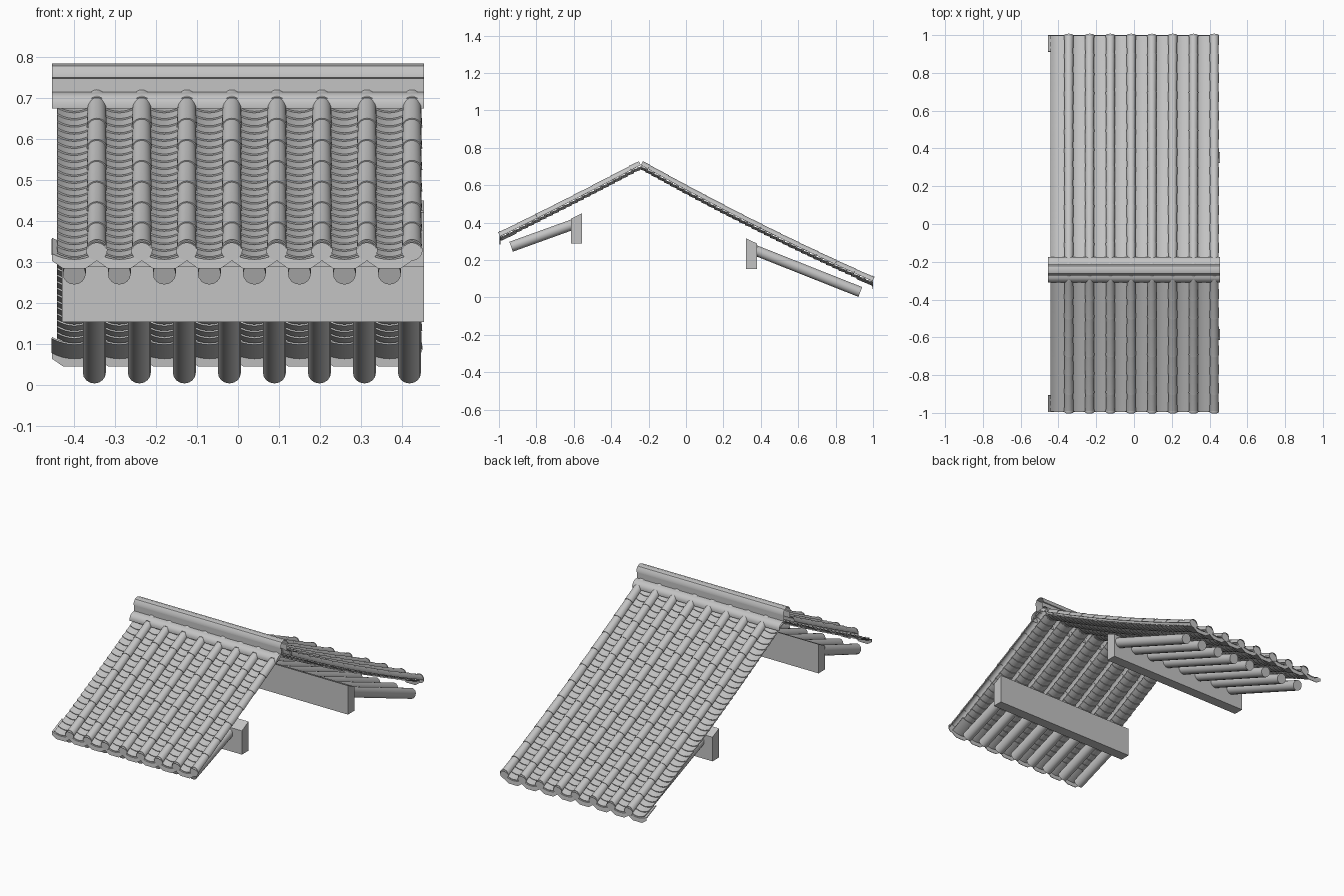
import bpy, bmesh, math
from mathutils import Vector

cube = bpy.data.objects.get("Cube")
if cube:
    bpy.data.objects.remove(cube, do_unlink=True)

clay = bpy.data.materials.new("grey clay")
clay.use_nodes = True
GREY = (0.55, 0.55, 0.55, 1)
clay.diffuse_color = GREY
clay.node_tree.nodes["Principled BSDF"].inputs["Base Color"].default_value = GREY

RIDGE_Y, RIDGE_Z = -0.2415, 0.708
STEP, COLUMNS = 0.11, 8
TUBE_X, TROUGH_X = -0.345, -0.4
# eave position, eave height and sag of each slope
SLOPES = {"front": (-0.993, 0.326, 0.004), "back": (0.997, 0.087, 0.018)}


def centre(slope, d):
    """Point on a slope, d measured horizontally from the eave to the ridge."""
    eave_y, eave_z, sag = SLOPES[slope]
    run = abs(eave_y - RIDGE_Y)
    t = d / run
    z = eave_z + (RIDGE_Z - eave_z) * t - 4 * sag * t * (1 - t)
    return Vector((0, eave_y + (RIDGE_Y - eave_y) * t, z))


def run_length(slope):
    return abs(SLOPES[slope][0] - RIDGE_Y)


def loft(bm, rings):
    """Skin a sheet across rows of points."""
    rows = [[bm.verts.new(p) for p in ring] for ring in rings]
    for a, b in zip(rows, rows[1:]):
        for i in range(len(a) - 1):
            bm.faces.new((a[i], a[i + 1], b[i + 1], b[i]))


def prism(bm, points, offset):
    """Closed solid from an outline pushed along offset."""
    a = [bm.verts.new(p) for p in points]
    b = [bm.verts.new(Vector(p) + Vector(offset)) for p in points]
    bm.faces.new(a)
    bm.faces.new(b[::-1])
    for i in range(len(a)):
        j = (i + 1) % len(a)
        bm.faces.new((a[j], a[i], b[i], b[j]))


def finish(name, bm, thickness=0.0, angle=40):
    bmesh.ops.recalc_face_normals(bm, faces=bm.faces)
    if thickness:
        bmesh.ops.solidify(bm, geom=bm.faces[:], thickness=thickness)
        bmesh.ops.recalc_face_normals(bm, faces=bm.faces)
    mesh = bpy.data.meshes.new(name)
    bm.to_mesh(mesh)
    bm.free()
    mesh.materials.append(clay)
    ob = bpy.data.objects.new(name, mesh)
    bpy.context.collection.objects.link(ob)
    bpy.ops.object.select_all(action="DESELECT")
    ob.select_set(True)
    bpy.context.view_layer.objects.active = ob
    bpy.ops.object.shade_smooth_by_angle(angle=math.radians(angle))


def half_ring(c, x, normal, r, sides=10):
    angles = [math.pi * i / sides for i in range(sides + 1)]
    return [c + Vector((x + r * math.cos(a), 0, 0)) + normal * r * math.sin(a)
            for a in angles]


def trough_ring(c, x, half, lift, depth=0.012, sides=8):
    us = [2 * i / sides - 1 for i in range(sides + 1)]
    return [c + Vector((x + half * u, 0, lift - 0.004 - depth * (1 - u * u)))
            for u in us]


def columns(first):
    return [first + STEP * i for i in range(COLUMNS)]


def cover_tiles(slope):
    # half-round tiles, each flaring over the one below, with end discs
    bm = bmesh.new()
    run, pitch = run_length(slope), 0.1
    for x in columns(TUBE_X):
        for k in range(math.ceil(run / pitch)):
            low = centre(slope, k * pitch)
            high = centre(slope, min((k + 1) * pitch + 0.006, run))
            along = (high - low).normalized()
            normal = Vector((1, 0, 0)).cross(along)
            normal *= 1 if normal.z > 0 else -1
            loft(bm, [half_ring(low, x, normal, 0.0255),
                      half_ring(low + along * 0.012, x, normal, 0.0245),
                      half_ring(high, x, normal, 0.0225)])
    finish(slope + "_cover_tiles", bm, 0.003)

    bm = bmesh.new()
    c = centre(slope, 0)
    out = -1 if slope == "front" else 1
    for x in columns(TUBE_X):
        disc = [(x + 0.026 * math.cos(a), c.y, c.z + 0.003 + 0.026 * math.sin(a))
                for a in (math.tau * i / 20 for i in range(20))]
        prism(bm, disc, (0, out * 0.003, 0))
    finish(slope + "_end_discs", bm)


def trough_tiles(slope):
    # shallow overlapping tiles between the covers
    bm = bmesh.new()
    run, pitch = run_length(slope), 0.1 / 3
    for x in columns(TROUGH_X):
        for k in range(math.ceil(run / pitch)):
            low = centre(slope, k * pitch)
            high = centre(slope, min((k + 1.4) * pitch, run))
            loft(bm, [trough_ring(low, x, 0.041, 0.003),
                      trough_ring(high, x, 0.041, -0.005)])
    finish(slope + "_trough_tiles", bm, 0.004)


def drip_tiles(slope):
    # wider eave tiles with a hanging lip
    bm = bmesh.new()
    low, high = centre(slope, 0.002), centre(slope, 0.085)
    for x in columns(TROUGH_X):
        loft(bm, [trough_ring(low, x, 0.054, -0.003, 0.014),
                  trough_ring(high, x, 0.054, -0.005, 0.014)])
    finish(slope + "_drip_tiles", bm, 0.004)

    bm = bmesh.new()
    out = -1 if slope == "front" else 1
    for x in columns(TROUGH_X):
        lip = trough_ring(low, x, 0.054, -0.003, 0.014)
        for dx, dz in ((0.054, -0.025), (0.028, -0.043), (-0.028, -0.043), (-0.054, -0.025)):
            lip.append(low + Vector((x + dx, out * 0.002, dz)))
        prism(bm, lip, (0, out * 0.003, 0))
    finish(slope + "_drip_lips", bm)


def rafters(name, first, low, high, radius=0.028, sides=16):
    bm = bmesh.new()
    low, high = Vector(low), Vector(high)
    along = high - low
    normal = Vector((1, 0, 0)).cross(along.normalized())
    for x in columns(first):
        ring = [low + Vector((x + radius * math.cos(a), 0, 0)) + normal * radius * math.sin(a)
                for a in (math.tau * i / sides for i in range(sides))]
        prism(bm, ring, along)
    finish(name, bm)


def beam(name, outline):
    bm = bmesh.new()
    prism(bm, [(-0.43, y, z) for y, z in outline], (0.885, 0, 0))
    finish(name, bm, angle=20)


for slope in SLOPES:
    cover_tiles(slope)
    trough_tiles(slope)
    drip_tiles(slope)

rafters("front_rafters", TROUGH_X, (0, -0.935, 0.271), (0, -0.585, 0.397))
rafters("back_rafters", -0.351, (0, 0.932, 0.029), (0, 0.357, 0.257))
beam("front_beam", [(-0.615, 0.287), (-0.557, 0.287), (-0.557, 0.45), (-0.615, 0.42)])
beam("back_beam", [(0.322, 0.153), (0.38, 0.153), (0.38, 0.288), (0.322, 0.315)])

# ridge cap: open moulding with a rounded foot, a wall and a rounded top
half = [(0.066, 0.675), (0.067, 0.688), (0.06, 0.703), (0.045, 0.713), (0.026, 0.715),
        (0.026, 0.748), (0.031, 0.75), (0.03, 0.763), (0.02, 0.779), (0, 0.785)]
profile = half + [(-y, z) for y, z in half[-2::-1]]
bm = bmesh.new()
loft(bm, [[(x, RIDGE_Y + y, z) for y, z in profile] for x in (-0.455, 0.455)])
finish("ridge_cap", bm)
